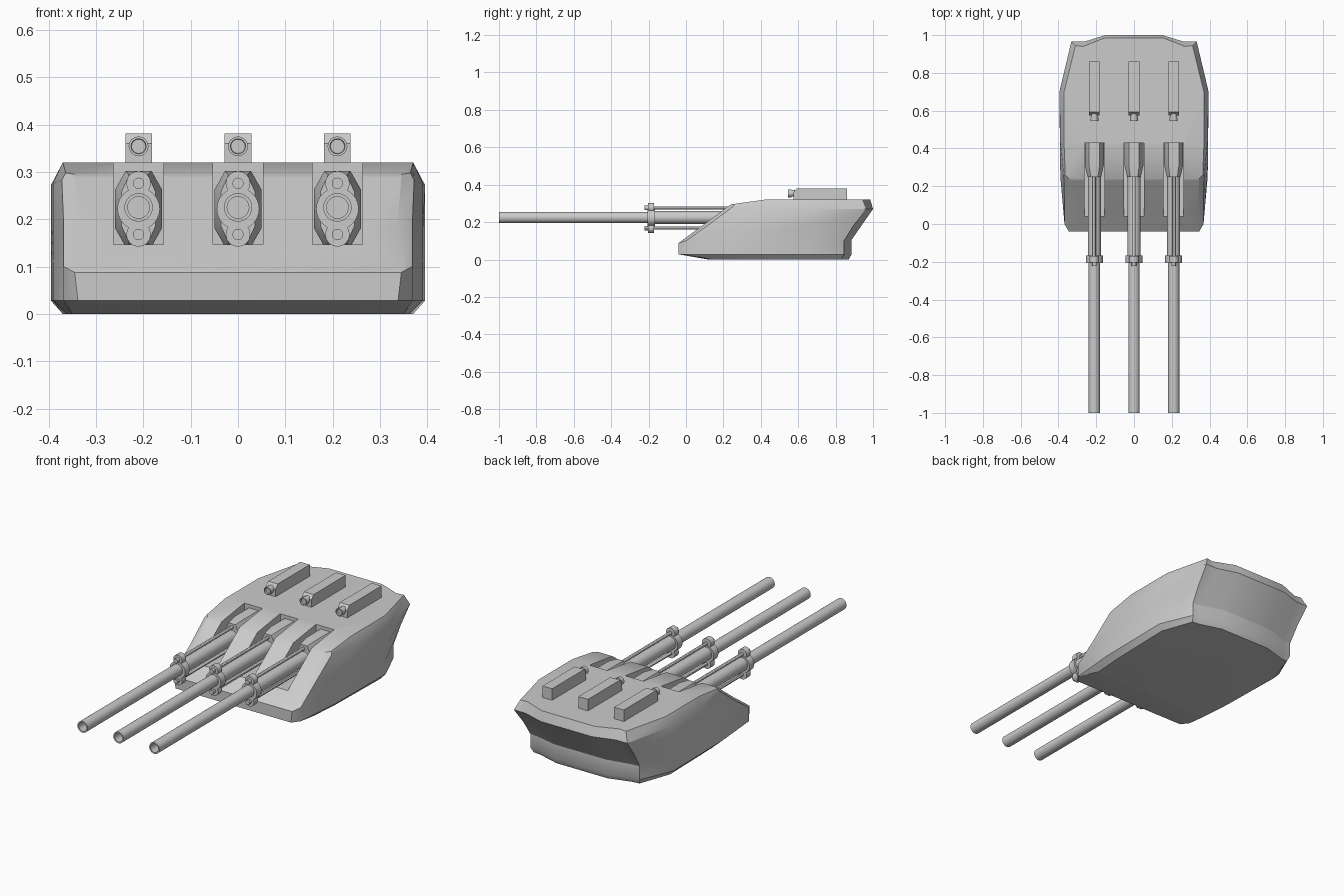
import bpy, bmesh, math
from mathutils import Vector

if "Cube" in bpy.data.objects:
    bpy.data.objects.remove(bpy.data.objects["Cube"])


def finish(name, bm, angle=30):
    bmesh.ops.recalc_face_normals(bm, faces=bm.faces)
    me = bpy.data.meshes.new(name)
    bm.to_mesh(me)
    bm.free()
    ob = bpy.data.objects.new(name, me)
    bpy.context.collection.objects.link(ob)
    bpy.ops.object.select_all(action='DESELECT')
    ob.select_set(True)
    bpy.context.view_layer.objects.active = ob
    bpy.ops.object.shade_smooth_by_angle(angle=math.radians(angle))
    return ob


def bridge(bm, r1, r2):
    n = len(r1)
    for i in range(n):
        j = (i + 1) % n
        bm.faces.new((r1[i], r1[j], r2[j], r2[i]))


def loft(bm, sections):
    """Join closed loops of points and cap both ends."""
    rings = [[bm.verts.new(p) for p in s] for s in sections]
    for a, b in zip(rings, rings[1:]):
        bridge(bm, a, b)
    bm.faces.new(rings[0])
    bm.faces.new(rings[-1])


def lathe(bm, profile, x, z, n=20):
    """Turn (radius, y) pairs about an axis running along y."""
    loft(bm, [[(x + r * math.cos(2 * math.pi * i / n), y,
                z + r * math.sin(2 * math.pi * i / n)) for i in range(n)]
              for r, y in profile])


def box(bm, x0, x1, y0, y1, z0, z1):
    loft(bm, [[(x0, y0, z), (x1, y0, z), (x1, y1, z), (x0, y1, z)] for z in (z0, z1)])


# Hull: half outlines from front corner to rear centre, bottom to roof
levels = [
    [(.33, .12, 0), (.35, .14, 0), (.362, .3, 0), (.37, .66, 0),
     (.31, .83, 0), (.27, .835, 0), (.15, .87, 0)],
    [(.338, -.04, .028), (.368, 0, .028), (.39, .25, .028), (.395, .67, .028),
     (.32, .845, .028), (.275, .85, .028), (.15, .885, .028)],
    [(.345, -.04, .088), (.368, 0, .1), (.39, .25, .1), (.395, .67, .1),
     (.32, .845, .1), (.275, .85, .1), (.15, .885, .105)],
    [(.336, .082, .178), (.368, .12, .185), (.391, .33, .18), (.395, .685, .18),
     (.325, .895, .18), (.27, .9, .18), (.15, .937, .18)],
    [(.345, .23, .288), (.372, .25, .283), (.391, .45, .275), (.395, .7, .272),
     (.332, .965, .27), (.265, .965, .27), (.15, 1.0, .27)],
    [(.345, .24, .295), (.364, .26, .2978), (.37, .42, .32), (.37, .7, .32),
     (.31, .945, .32), (.27, .94, .32), (.155, .985, .32)],
]
bm = bmesh.new()
rings = [[bm.verts.new(p) for p in half + [(-x, y, z) for x, y, z in half[::-1]]]
         for half in levels]
for a, b in zip(rings, rings[1:]):
    bridge(bm, a, b)
bm.faces.new(rings[0])
top = rings[-1]
bm.faces.new(top[2:12])
bm.faces.new(top[:3] + top[11:])
hull = finish("turret_hull", bm)

GUNS = (-.21, 0, .21)

# Gun slots cut into the sloping face
bm = bmesh.new()
for x in GUNS:
    box(bm, x - .053, x + .053, -.2, .43, .147, .5)
cutter = finish("slot_cutter", bm)
cutter.hide_render = True
mod = hull.modifiers.new("slots", 'BOOLEAN')
mod.object = cutter
mod.solver = 'EXACT'
bpy.context.view_layer.objects.active = hull
bpy.ops.object.modifier_apply(modifier=mod.name)
bpy.data.objects.remove(cutter)
bpy.ops.object.select_all(action='DESELECT')
hull.select_set(True)
bpy.ops.object.shade_smooth_by_angle(angle=math.radians(30))

ZC = .222
for k, x in enumerate(GUNS, 1):
    # Mantlet: tapered octagon at the back of the slot
    bm = bmesh.new()
    oct_pts = ((1, -.5), (1, .5), (.55, 1), (-.55, 1),
               (-1, .5), (-1, -.5), (-.55, -1), (.55, -1))
    loft(bm, [[(x + px * w, y, ZC + pz * h) for px, pz in oct_pts]
              for y, w, h in ((.25, .036, .072), (.31, .05, .08), (.44, .05, .08))])
    finish(f"mantlet_{k}", bm)

    # Barrel with open muzzle and thicker rear sleeve
    bm = bmesh.new()
    lathe(bm, [(.023, -.85), (.023, -1), (.03, -1), (.03, -.17),
               (.034, -.17), (.034, .3)], x, ZC + .003, 24)
    finish(f"barrel_{k}", bm)

    # Collar with two lobes
    bm = bmesh.new()
    lathe(bm, [(.045, -.207), (.045, -.167)], x, ZC, 24)
    for s in (-1, 1):
        lathe(bm, [(.026, -.204), (.026, -.17)], x, ZC + s * .054, 16)
    finish(f"barrel_collar_{k}", bm)

    # Recoil rods with end nuts
    bm = bmesh.new()
    for s in (-1, 1):
        lathe(bm, [(.012, -.222), (.012, -.19), (.0085, -.19), (.0085, .3)],
              x, ZC + s * .054, 12)
    finish(f"recoil_rods_{k}", bm)

    # Roof sight housing with chamfered front
    bm = bmesh.new()
    prof = ((.575, .31), (.575, .36), (.592, .381), (.86, .381), (.86, .31))
    loft(bm, [[(x + s * .028, y, z) for y, z in prof] for s in (-1, 1)])
    finish(f"sight_housing_{k}", bm)

    # Sight lens
    bm = bmesh.new()
    lathe(bm, [(.015, .555), (.016, .545), (.021, .545), (.021, .565),
               (.018, .565), (.018, .6)], x, .354, 16)
    finish(f"sight_lens_{k}", bm)
